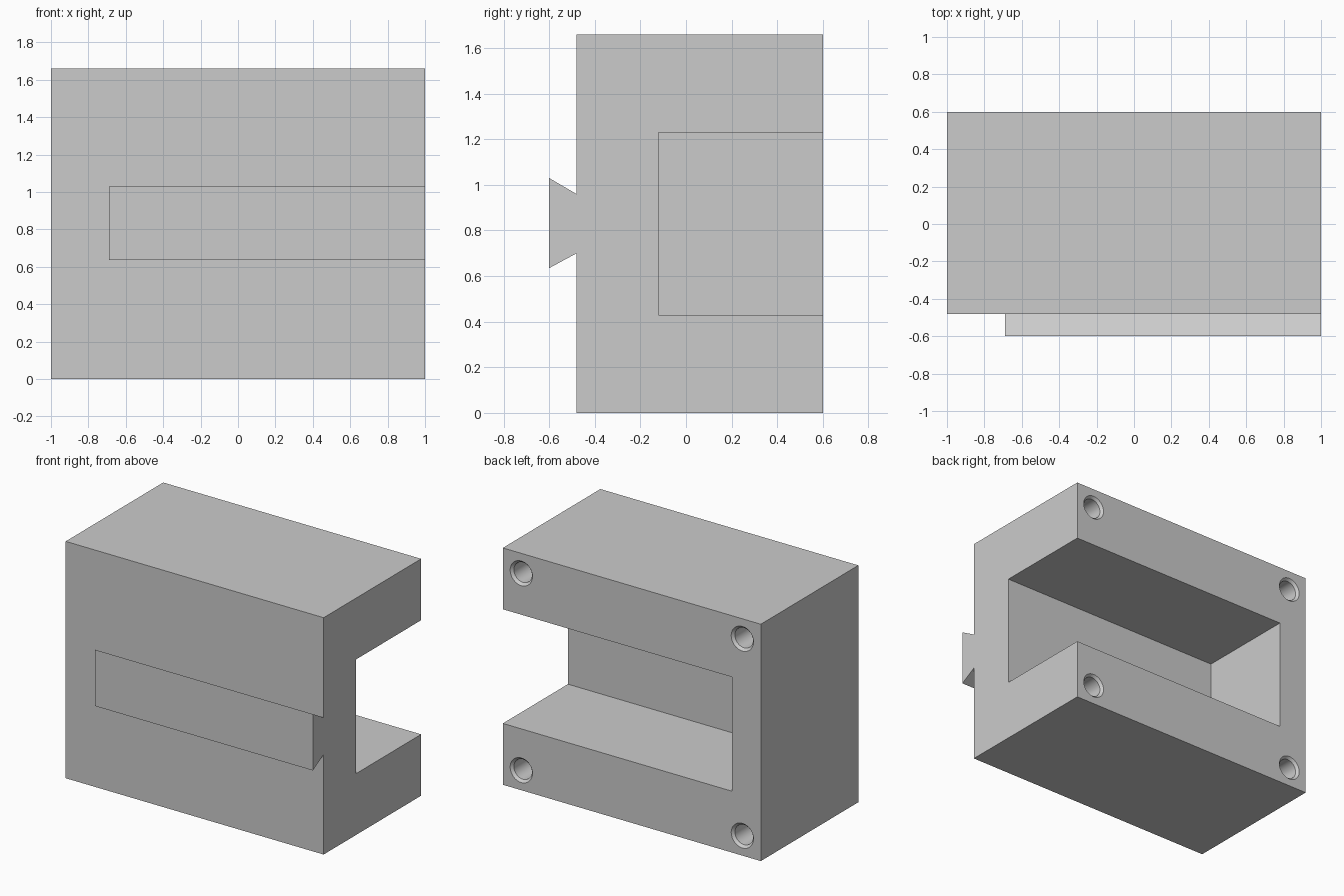
import bpy, bmesh, math
from mathutils import Matrix, Vector

cube = bpy.data.objects.get("Cube")
if cube:
    bpy.data.objects.remove(cube, do_unlink=True)

grey = bpy.data.materials.new("plain_grey")
grey.use_nodes = True
colour = (0.6, 0.6, 0.6, 1)
grey.diffuse_color = colour
grey.node_tree.nodes["Principled BSDF"].inputs["Base Color"].default_value = colour

BACK, FRONT, TOP = 0.6, -0.48, 1.66


def make_object(name, bm):
    bmesh.ops.recalc_face_normals(bm, faces=bm.faces)
    mesh = bpy.data.meshes.new(name)
    bm.to_mesh(mesh)
    bm.free()
    mesh.materials.append(grey)
    obj = bpy.data.objects.new(name, mesh)
    bpy.context.collection.objects.link(obj)
    return obj


def extrude_x(name, profile, x0, x1):
    """Sweep a (y, z) profile from x0 to x1."""
    bm = bmesh.new()
    face = bm.faces.new([bm.verts.new((x0, y, z)) for y, z in profile])
    grown = bmesh.ops.extrude_face_region(bm, geom=[face])["geom"]
    verts = [v for v in grown if isinstance(v, bmesh.types.BMVert)]
    bmesh.ops.translate(bm, verts=verts, vec=(x1 - x0, 0, 0))
    return make_object(name, bm)


def rectangle(y0, y1, z0, z1):
    return [(y0, z0), (y1, z0), (y1, z1), (y0, z1)]


def hole_cutter(name, x, z):
    """Chamfered blind hole, revolved around the y axis."""
    bm = bmesh.new()
    profile = [(0, 0.02), (0.105, 0.02), (0.07, -0.018), (0.07, -0.5), (0, -0.5)]
    verts = [bm.verts.new((x + r, BACK + d, z)) for r, d in profile]
    edges = [bm.edges.new(pair) for pair in zip(verts, verts[1:])]
    bmesh.ops.spin(bm, geom=verts + edges, cent=(x, BACK, z), axis=(0, 1, 0),
                   angle=math.tau, steps=32)
    bmesh.ops.remove_doubles(bm, verts=bm.verts, dist=0.0005)
    return make_object(name, bm)


# Main block
block = extrude_x("block", rectangle(FRONT, BACK, 0, TOP), -1, 1)

# Pocket open to the back and the left side, and four corner holes
cutters = [extrude_x("pocket_cutter", rectangle(-0.12, BACK + 0.1, 0.43, 1.23), -0.775, 1.1)]
for x in (-0.857, 0.857):
    for z in (0.14, TOP - 0.14):
        cutters.append(hole_cutter("hole_cutter", x, z))

for cutter in cutters:
    cut = block.modifiers.new(cutter.name, "BOOLEAN")
    cut.operation = "DIFFERENCE"
    cut.solver = "EXACT"
    cut.object = cutter

# Apply the cuts, then drop the cutters
bpy.context.view_layer.update()
evaluated = block.evaluated_get(bpy.context.evaluated_depsgraph_get())
cut_mesh = bpy.data.meshes.new_from_object(evaluated)
block.modifiers.clear()
block.data = cut_mesh
for cutter in cutters:
    bpy.data.objects.remove(cutter, do_unlink=True)

# Dovetail rail on the front, flush with the left side
rail = extrude_x("dovetail_rail",
                 [(FRONT, 0.7), (FRONT, 0.96), (-0.6, 1.03), (-0.6, 0.635)], -0.69, 1)

# Smooth hole walls, sharp edges elsewhere
bpy.ops.object.select_all(action="DESELECT")
block.select_set(True)
bpy.context.view_layer.objects.active = block
bpy.ops.object.shade_smooth_by_angle(angle=math.radians(30))
